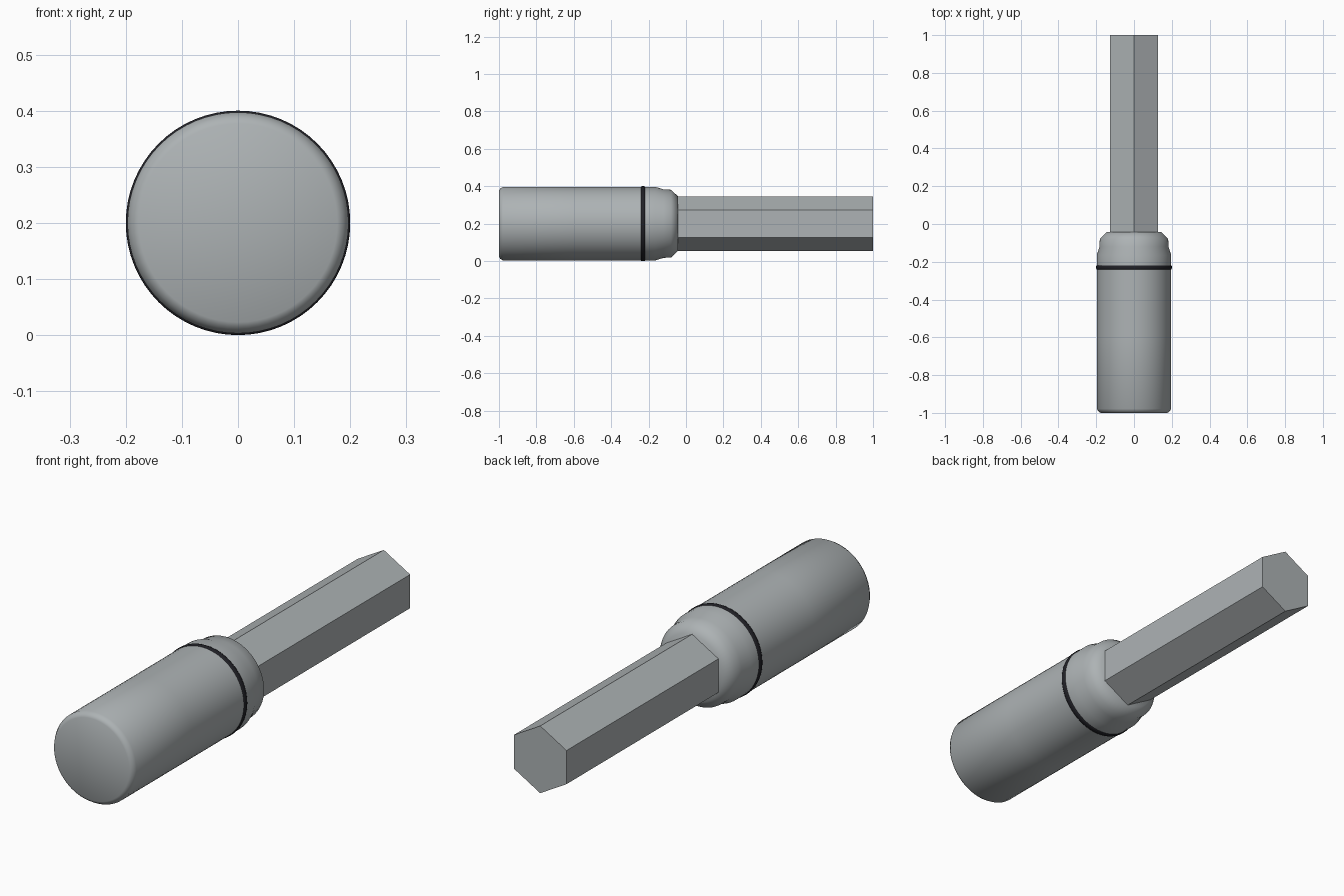
import bpy, bmesh, math

if "Cube" in bpy.data.objects:
    bpy.data.objects.remove(bpy.data.objects["Cube"])

CENTRE_Z = 0.2


def material(name, rgb):
    m = bpy.data.materials.new(name)
    m.diffuse_color = (*rgb, 1)
    m.use_nodes = True
    m.node_tree.nodes["Principled BSDF"].inputs["Base Color"].default_value = m.diffuse_color
    return m


steel = material("steel_grey", (0.42, 0.45, 0.46))
black = material("black_rubber", (0.015, 0.015, 0.02))


def lathe(name, profile, sides, mat, smooth=True, start=0.0, closed=False):
    """Revolve (y, radius) points about the long axis; radius 0 makes a pole."""
    bm = bmesh.new()
    rings = []
    for y, r in profile:
        if r == 0:
            rings.append([bm.verts.new((0, y, CENTRE_Z))] * sides)
        else:
            rings.append([bm.verts.new((r * math.cos(start + math.tau * i / sides), y,
                                        CENTRE_Z + r * math.sin(start + math.tau * i / sides)))
                          for i in range(sides)])
    pairs = list(zip(rings, rings[1:]))
    if closed:
        pairs.append((rings[-1], rings[0]))
    for a, b in pairs:
        for i in range(sides):
            j = (i + 1) % sides
            bm.faces.new(dict.fromkeys((a[i], a[j], b[j], b[i])))
    if not closed:
        for ring in (rings[0], rings[-1]):
            if ring[0] is not ring[1]:
                bm.faces.new(ring)
    bmesh.ops.recalc_face_normals(bm, faces=bm.faces)
    for f in bm.faces:
        f.smooth = smooth
    me = bpy.data.meshes.new(name)
    bm.to_mesh(me)
    bm.free()
    me.materials.append(mat)
    ob = bpy.data.objects.new(name, me)
    bpy.context.collection.objects.link(ob)
    return ob


# Round handle with bevelled end and stepped, chamfered neck
lathe("handle", [(-1.0, 0), (-1.0, 0.177), (-0.993, 0.188), (-0.978, 0.197),
                 (-0.6, 0.197), (-0.24, 0.197), (-0.165, 0.197), (-0.12, 0.183),
                 (-0.08, 0.181), (-0.042, 0.145), (-0.04, 0)], 64, steel)

# Thin dark ring around the handle
lathe("seal_ring", [(-0.241, 0.190), (-0.241, 0.198), (-0.236, 0.2),
                    (-0.224, 0.2), (-0.219, 0.198), (-0.219, 0.190)],
      64, black, closed=True)

# Hexagonal shank with corners at top and bottom
lathe("hex_shank", [(-0.06, 0.146), (1.0, 0.146)], 6, steel,
      smooth=False, start=math.pi / 6)
